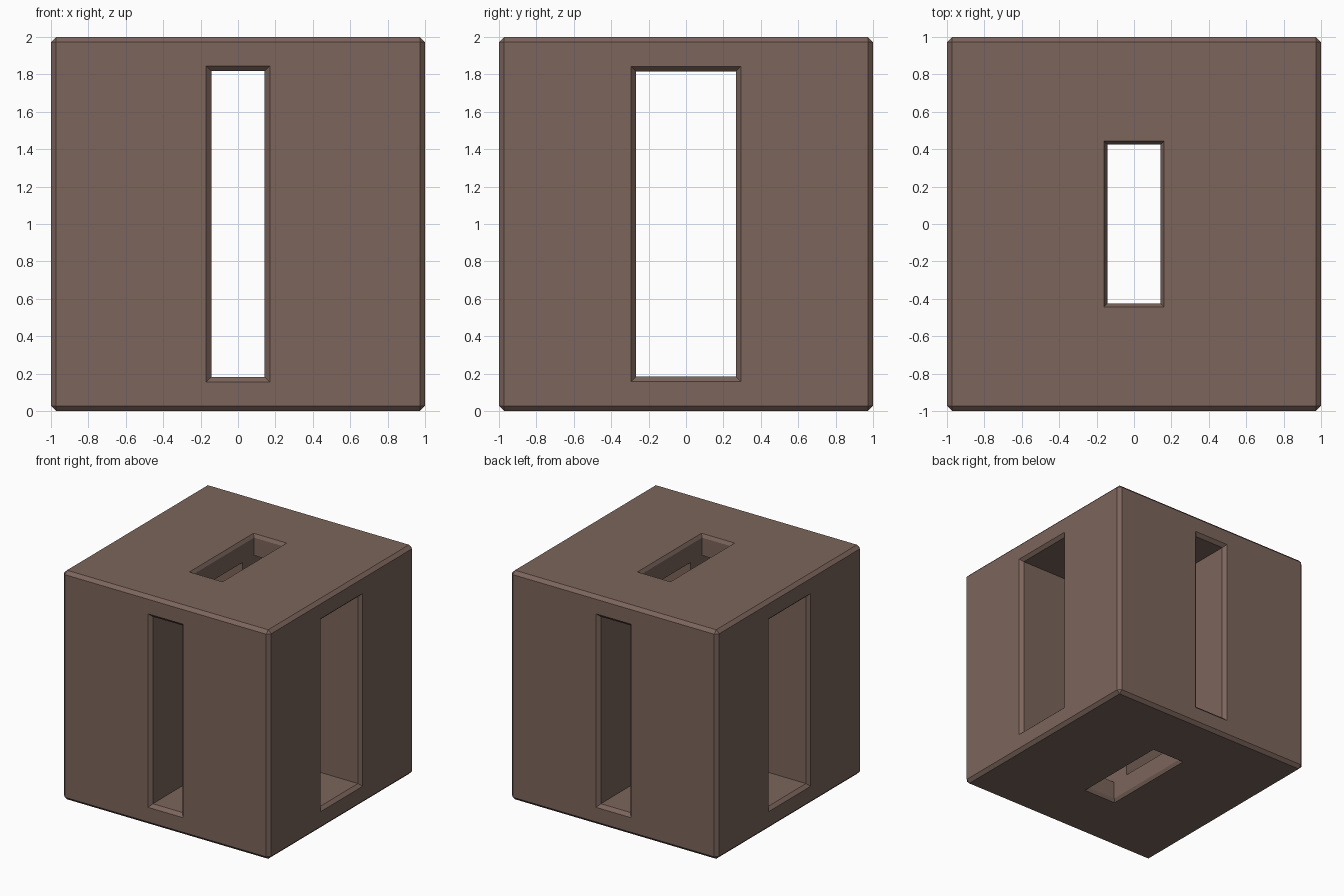
import bpy, bmesh
from mathutils import Vector

if "Cube" in bpy.data.objects:
    bpy.data.objects.remove(bpy.data.objects["Cube"])

CH = 0.028  # chamfer depth

brown = bpy.data.materials.new("dull_brown")
brown.diffuse_color = (0.2, 0.13, 0.106, 1)
brown.use_nodes = True
brown.node_tree.nodes["Principled BSDF"].inputs["Base Color"].default_value = brown.diffuse_color


def finish(bm, name):
    bmesh.ops.recalc_face_normals(bm, faces=bm.faces)
    me = bpy.data.meshes.new(name)
    bm.to_mesh(me)
    bm.free()
    ob = bpy.data.objects.new(name, me)
    bpy.context.collection.objects.link(ob)
    me.materials.append(brown)
    return ob


def slot_cutter(name, axis, u, v, inset):
    """Rectangular tunnel along an axis, flaring at both mouths."""
    bm = bmesh.new()
    a, b = [i for i in range(3) if i != axis]
    rings = []
    for d, grow in ((-1 - CH, 2), (-1 + CH, 0), (1 - CH, 0), (1 + CH, 2)):
        ring = []
        for su, sv in ((-1, -1), (1, -1), (1, 1), (-1, 1)):
            p = Vector((0, 0, 1))
            p[axis] += d
            p[a] += su * (u + inset * grow)
            p[b] += sv * (v + inset * grow)
            ring.append(bm.verts.new(p))
        rings.append(ring)
    for r, s in zip(rings, rings[1:]):
        for i in range(4):
            j = (i + 1) % 4
            bm.faces.new((r[i], r[j], s[j], s[i]))
    bm.faces.new(rings[0])
    bm.faces.new(rings[-1])
    ob = finish(bm, name)
    ob.hide_render = True
    ob.hide_viewport = True
    return ob


# chamfered block
bm = bmesh.new()
bmesh.ops.create_cube(bm, size=2)
bmesh.ops.translate(bm, verts=bm.verts, vec=(0, 0, 1))
bmesh.ops.bevel(bm, geom=bm.edges[:], offset=CH, segments=1,
                affect='EDGES', profile=0.5)
block = finish(bm, "slotted_block")

# three crossing slots: front-back, side-side, top-bottom
cutters = [slot_cutter("front_slot_cutter", 1, 0.142, 0.817, 0.028),
           slot_cutter("side_slot_cutter", 0, 0.267, 0.816, 0.026),
           slot_cutter("top_slot_cutter", 2, 0.143, 0.426, 0.017)]
for c in cutters:
    m = block.modifiers.new(c.name, 'BOOLEAN')
    m.operation = 'DIFFERENCE'
    m.solver = 'EXACT'
    m.object = c

# bake the cuts, then drop the cutters
for c in cutters:
    c.hide_viewport = False
bpy.context.view_layer.update()
dg = bpy.context.evaluated_depsgraph_get()
cut_mesh = bpy.data.meshes.new_from_object(block.evaluated_get(dg))
block.modifiers.clear()
block.data = cut_mesh
for c in cutters:
    bpy.data.objects.remove(c)
cut_mesh.materials.clear()
cut_mesh.materials.append(brown)
for p in cut_mesh.polygons:
    p.material_index = 0
    p.use_smooth = False
